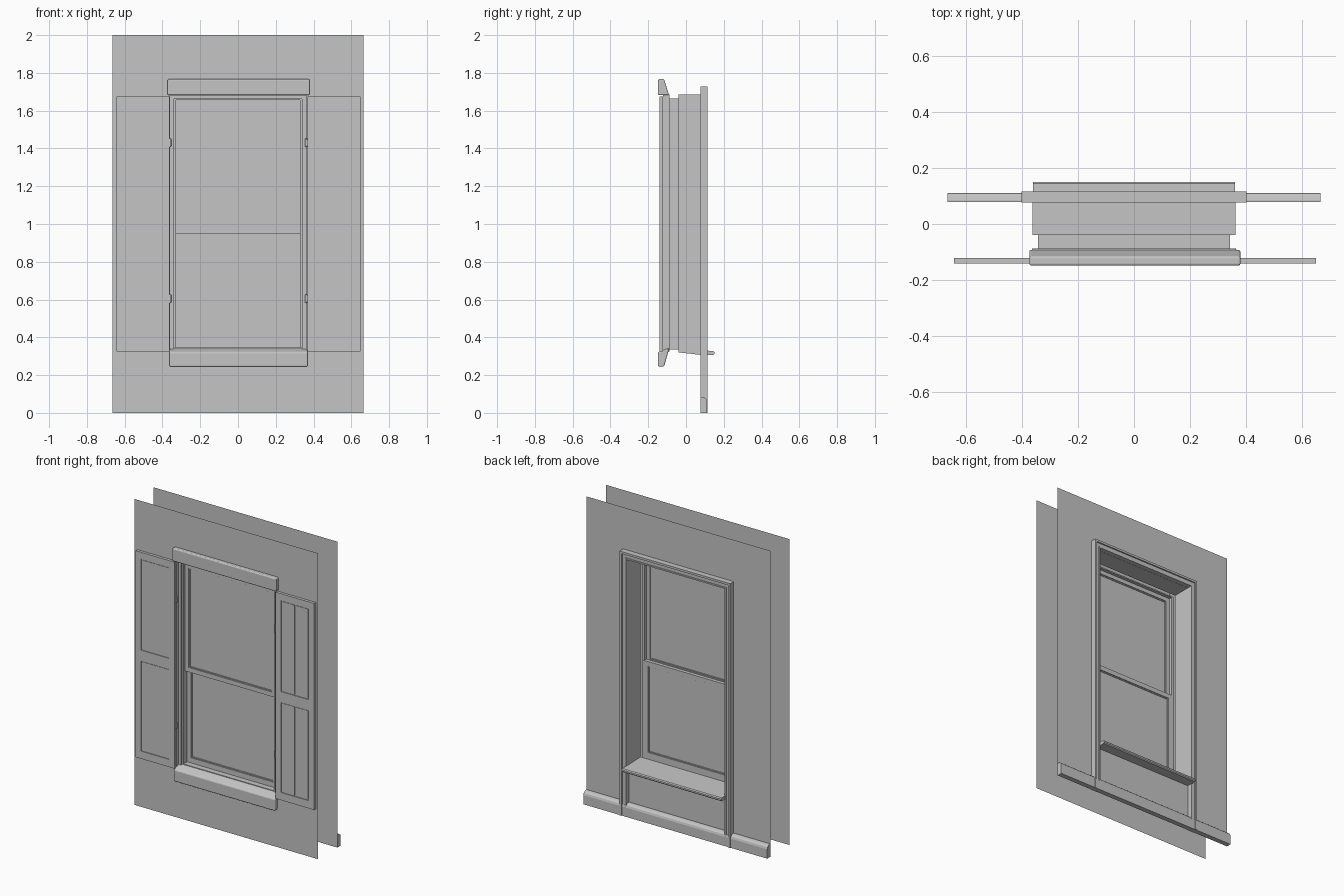
import bpy, bmesh
from mathutils import Matrix, Vector

cube = bpy.data.objects.get("Cube")
if cube:
    bpy.data.objects.remove(cube, do_unlink=True)

grey = bpy.data.materials.new("plain grey")
grey.use_nodes = True
GREY = (0.56, 0.56, 0.56, 1)
grey.diffuse_color = GREY
grey.node_tree.nodes["Principled BSDF"].inputs["Base Color"].default_value = GREY


def finish(name, bm, bevel=0):
    mesh = bpy.data.meshes.new(name)
    bmesh.ops.recalc_face_normals(bm, faces=bm.faces)
    bm.to_mesh(mesh)
    bm.free()
    ob = bpy.data.objects.new(name, mesh)
    bpy.context.collection.objects.link(ob)
    mesh.materials.append(grey)
    if bevel:
        mod = ob.modifiers.new("rounded edges", 'BEVEL')
        mod.width, mod.segments = bevel, 3
    return ob


def add_box(bm, x0, x1, y0, y1, z0, z1):
    size = Vector((x1 - x0, y1 - y0, z1 - z0))
    mid = Vector((x0 + x1, y0 + y1, z0 + z1)) / 2
    bmesh.ops.create_cube(bm, size=1, matrix=Matrix.Translation(mid) @ Matrix.Diagonal(size).to_4x4())


def boxes(name, items):
    bm = bmesh.new()
    for item in items:
        add_box(bm, *item)
    return finish(name, bm)


def frame(name, x, z0, z1, y0, y1, side, top, bottom):
    """Rectangular frame centred on x = 0; a zero bottom leaves it open."""
    parts = [(-x, -x + side, y0, y1, z0, z1), (x - side, x, y0, y1, z0, z1),
             (-x + side, x - side, y0, y1, z1 - top, z1)]
    if bottom:
        parts.append((-x + side, x - side, y0, y1, z0, z0 + bottom))
    return boxes(name, parts)


def extrude_x(name, profile, x, bevel=0):
    """Extrude a (y, z) profile across the full width."""
    bm = bmesh.new()
    face = bm.faces.new([bm.verts.new((-x, y, z)) for y, z in profile])
    moved = bmesh.ops.extrude_face_region(bm, geom=[face], use_keep_orig=True)["geom"]
    bmesh.ops.translate(bm, vec=(2 * x, 0, 0),
                        verts=[v for v in moved if isinstance(v, bmesh.types.BMVert)])
    return finish(name, bm, bevel)


def wall(name, y, xs, zs):
    """Thin wall sheet from a three by three grid, open in the middle cell."""
    bm = bmesh.new()
    for i in range(3):
        for j in range(3):
            if (i, j) != (1, 1):
                bm.faces.new([bm.verts.new((xs[a], y, zs[b])) for a, b in
                              ((i, j), (i + 1, j), (i + 1, j + 1), (i, j + 1))])
    bmesh.ops.remove_doubles(bm, verts=bm.verts, dist=0.0001)
    return finish(name, bm)


# Outer and inner wall sheets
W = 0.665
wall("outer_wall", -0.121, [-W, -0.362, 0.362, W], [0, 0.325, 1.685, 2])
wall("inner_wall", 0.078, [-W, -0.36, 0.36, W], [0, 0.315, 1.685, 2])

# Outer head moulding and sloping sill, set a touch to the left
SHIFT = 0.003
head = extrude_x("head_moulding", [(-0.148, 1.682), (-0.09, 1.682), (-0.116, 1.767),
                                   (-0.148, 1.767)], 0.376, 0.007)
sill = extrude_x("outer_sill", [(-0.148, 0.245), (-0.116, 0.245), (-0.088, 0.345),
                                (-0.148, 0.322)], 0.366, 0.007)
head.location.x = sill.location.x = SHIFT

# Outer lining, casing and the stop behind it
frame("outer_lining", 0.364, 0.325, 1.685, -0.121, -0.088, 0.004, 0.004, 0)
frame("outer_casing", 0.36, 0.325, 1.681, -0.103, -0.088, 0.02, 0.02, 0)
frame("window_stop", 0.342, 0.335, 1.664, -0.094, -0.038, 0.014, 0.008, 0.012)

# Sashes: the upper one is further out than the lower one
for name, z0, z1, y0, top, bottom in (("upper_sash", 0.95, 1.66, -0.08, 0.03, 0.03),
                                      ("lower_sash", 0.343, 0.975, -0.057, 0.03, 0.038)):
    frame(name, 0.333, z0, z1, y0, y0 + 0.022, 0.032, top, bottom)
    frame(name + "_bead", 0.302, z0 + bottom - 0.001, z1 - top + 0.001,
          y0 + 0.005, y0 + 0.017, 0.007, 0.007, 0.007)
    boxes(name + "_pane", [(-0.3, 0.3, y0 + 0.009, y0 + 0.013, z0 + bottom, z1 - top)])

# Deep reveal lining between the walls
frame("reveal_lining", 0.361, 0.32, 1.686, -0.04, 0.08, 0.005, 0.005, 0)

# Inner window ledge with rounded nose
extrude_x("inner_ledge", [(-0.04, 0.32), (0.08, 0.307), (0.144, 0.306), (0.15, 0.312),
                          (0.15, 0.322), (0.144, 0.328), (-0.04, 0.335)], 0.36)

# Inner casing running to the floor, with raised outer and inner edges
frame("inner_casing", 0.4, 0, 1.728, 0.076, 0.106, 0.043, 0.046, 0)
frame("inner_casing_edge", 0.4, 0, 1.728, 0.106, 0.115, 0.014, 0.014, 0)
frame("inner_casing_bead", 0.366, 0, 1.691, 0.106, 0.111, 0.009, 0.009, 0)

# Skirting board with a rounded top
extrude_x("skirting_board", [(0.078, 0), (0.111, 0), (0.111, 0.06), (0.107, 0.073),
                             (0.098, 0.081), (0.086, 0.084), (0.078, 0.084)], W)

# Shutters: stiles, rails, middle gap and recessed panels, with hinges
for side, s in (("left", 1), ("right", -1)):
    def span(a, b):
        x0, x1 = (a, b) if s > 0 else (-b, -a)
        return x0 + SHIFT, x1 + SHIFT

    Y0, Y1 = -0.14, -0.122
    parts = [span(a, b) + (Y0, Y1, 0.325, 1.675) for a, b in ((0.366, 0.405), (0.606, 0.645))]
    parts += [span(0.405, 0.606) + (Y0, Y1, a, b)
              for a, b in ((0.325, 0.375), (0.965, 1.035), (1.63, 1.675))]
    boxes(side + "_shutter_frame", parts)
    panels = []
    for a, b in ((0.375, 0.965), (1.035, 1.63)):
        panels.append(span(0.405, 0.606) + (-0.135, -0.124, a, b))
        for c in (0.41, 0.508):
            panels.append(span(c, c + 0.093) + (-0.138, -0.125, a + 0.005, b - 0.005))
    boxes(side + "_shutter_panels", panels)

    bm = bmesh.new()
    for z in (0.605, 1.43):
        bmesh.ops.create_cone(bm, cap_ends=True, segments=12, radius1=0.005, radius2=0.005,
                              depth=0.045, matrix=Matrix.Translation((s * 0.359, -0.13, z)))
        add_box(bm, *span(0.352, 0.37), -0.132, -0.126, z - 0.018, z + 0.018)
    finish(side + "_shutter_hinges", bm)
